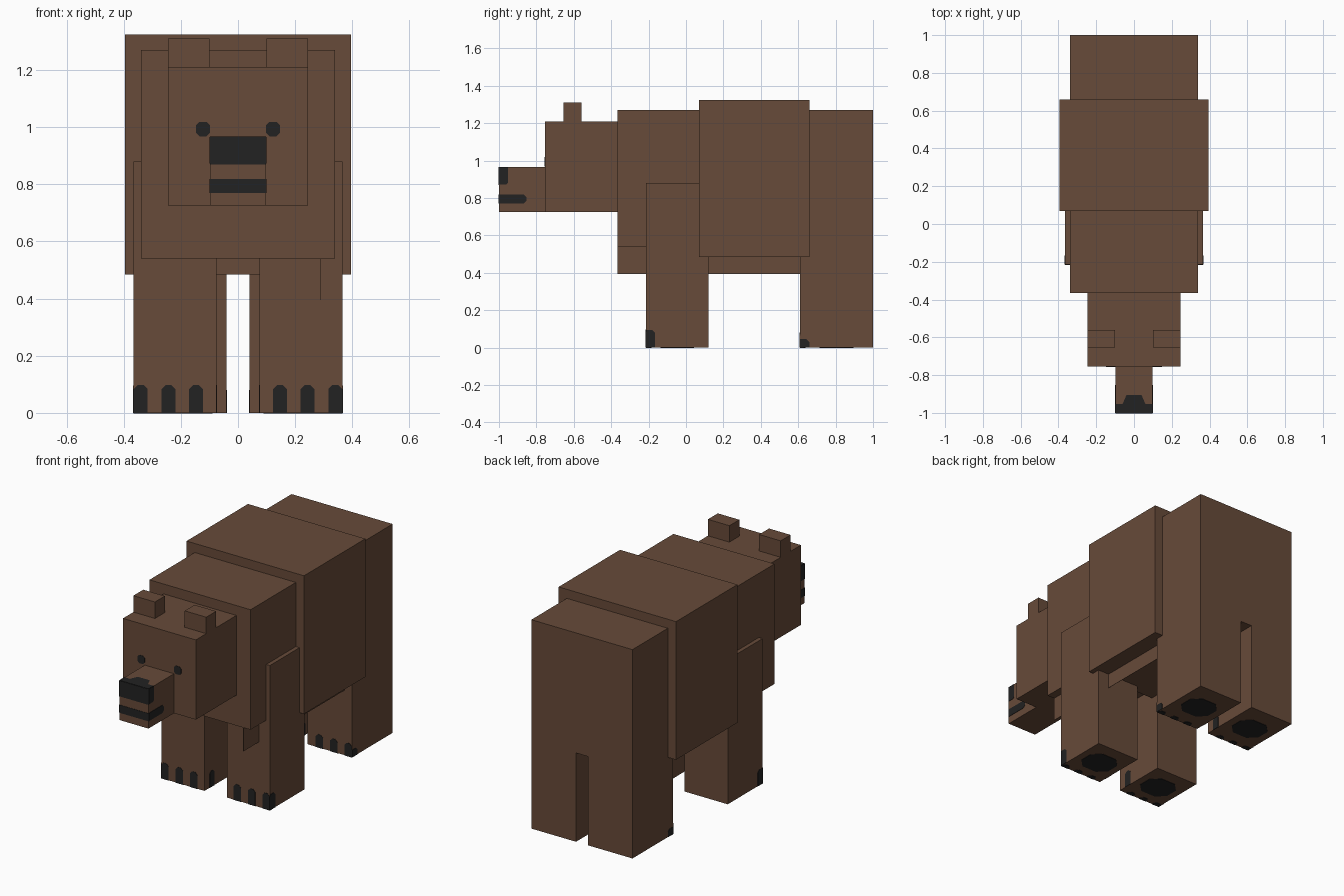
import bpy
import bmesh
from mathutils import Vector

cube = bpy.data.objects.get("Cube")
if cube:
    bpy.data.objects.remove(cube, do_unlink=True)


def material(name, rgb):
    mat = bpy.data.materials.new(name)
    mat.use_nodes = True
    color = (*rgb, 1.0)
    mat.diffuse_color = color
    mat.node_tree.nodes["Principled BSDF"].inputs["Base Color"].default_value = color
    return mat


BROWN = material("brown fur", (0.136, 0.069, 0.041))
BLACK = material("black skin", (0.016, 0.016, 0.016))
THICK = 0.004


def finish(name, bm, mat):
    bmesh.ops.recalc_face_normals(bm, faces=bm.faces)
    mesh = bpy.data.meshes.new(name)
    bm.to_mesh(mesh)
    bm.free()
    mesh.materials.append(mat)
    obj = bpy.data.objects.new(name, mesh)
    bpy.context.collection.objects.link(obj)
    return obj


def box(name, xs, ys, zs, mat=BROWN):
    bm = bmesh.new()
    bmesh.ops.create_cube(bm, size=1)
    for v in bm.verts:
        v.co = [r[0] if c < 0 else r[1] for c, r in zip(v.co, (xs, ys, zs))]
    return finish(name, bm, mat)


def plate(name, axis, at, outline):
    """Thin dark plate centred on the plane where the given axis equals at."""
    bm = bmesh.new()
    verts = []
    for u, v in outline:
        co = [u, v]
        co.insert(axis, at - THICK / 2)
        verts.append(bm.verts.new(co))
    face = bm.faces.new(verts)
    shift = Vector((0, 0, 0))
    shift[axis] = THICK
    new = bmesh.ops.extrude_face_region(bm, geom=[face])["geom"]
    bmesh.ops.translate(bm, vec=shift, verts=[g for g in new if isinstance(g, bmesh.types.BMVert)])
    # extrusion keeps the starting face, which closes the plate
    return finish(name, bm, BLACK)


def chamfered(u, v, cuts):
    """Rectangle outline; cuts are for low-low, high-low, high-high, low-high corners."""
    corners = [(u[0], v[0], 1, 1), (u[1], v[0], -1, 1), (u[1], v[1], -1, -1), (u[0], v[1], 1, -1)]
    points = []
    for i, ((a, b, da, db), c) in enumerate(zip(corners, cuts)):
        if c == 0:
            points.append((a, b))
            continue
        pair = [(a, b + db * c), (a + da * c, b)]
        points += pair if i % 2 == 0 else pair[::-1]
    return points


def span(s, a, b):
    return tuple(sorted((s * a, s * b)))


# Torso, shoulders and head
box("body", (-0.34, 0.34), (-0.365, 1.0), (0.54, 1.27))
box("middle_bulk", (-0.395, 0.395), (0.07, 0.66), (0.485, 1.325))
box("belly_fringe", (0.289, 0.291), (-0.365, 0.99), (0.395, 0.55))
box("head", (-0.245, 0.245), (-0.755, -0.365), (0.725, 1.21))
box("snout", (-0.098, 0.098), (-1.0, -0.755), (0.725, 0.965))

# Nose and mouth across the snout front
plate("nose_front", 1, -1.0, chamfered((-0.098, 0.098), (0.87, 0.965), (0, 0, 0, 0)))
plate("mouth_front", 1, -1.0, chamfered((-0.098, 0.098), (0.77, 0.818), (0, 0, 0, 0)))
plate("nose_top", 2, 0.965, [(-0.098, -1.0), (0.098, -1.0), (0.098, -0.952), (0.06, -0.952),
                             (0.04, -0.905), (-0.04, -0.905), (-0.06, -0.952), (-0.098, -0.952)])

for s, side in ((1, "left"), (-1, "right")):
    # Ears, eyes and the sides of the muzzle
    box(f"{side}_ear", span(s, 0.1, 0.245), (-0.655, -0.56), (1.21, 1.31))
    plate(f"{side}_eye", 1, -0.755, chamfered(span(s, 0.098, 0.147), (0.968, 1.018), (0.012,) * 4))
    plate(f"{side}_nose_side", 0, s * 0.098,
          chamfered((-1.0, -0.952), (0.872, 0.965), (0, 0.008, 0, 0)))
    plate(f"{side}_mouth_side", 0, s * 0.098,
          chamfered((-1.0, -0.853), (0.77, 0.818), (0, 0.015, 0.015, 0)))

    # Legs: inner x, outer x, front y, back y, top, claw height, outer claw height
    for name, x0, x1, y0, y1, top, claw, outer in (
            ("front", 0.075, 0.365, -0.215, 0.12, 0.88, 0.098, 0.095),
            ("hind", 0.04, 0.34, 0.61, 1.0, 0.54, 0.08, 0.045)):
        leg = f"{side}_{name}"
        box(f"{leg}_leg", span(s, x0, x1), (y0, y1), (0, top))

        # Three claws on the front, wrapping under the sole
        for i in range(3):
            right = x1 - 0.097 * i
            xs = span(s, right - 0.049, right)
            plate(f"{leg}_claw_{i + 1}", 1, y0, chamfered(xs, (0, claw), (0, 0, 0.015, 0.015)))
            plate(f"{leg}_claw_tip_{i + 1}", 2, 0,
                  chamfered(xs, (y0, y0 + 0.03), (0, 0, 0.012, 0.012)))
        plate(f"{leg}_outer_claw", 0, s * x1,
              chamfered((y0, y0 + 0.049), (0, outer), (0, 0, 0.014, 0)))
        plate(f"{leg}_inner_claw", 0, s * x0,
              chamfered((y0 + 0.049, y0 + 0.095), (0, claw), (0, 0, 0.014, 0.014)))

        # Pad under the paw
        cx, cy = s * (x0 + x1) / 2, (y0 + y1) / 2
        plate(f"{leg}_pad", 2, 0,
              chamfered((cx - 0.1, cx + 0.1), (cy - 0.09, cy + 0.09), (0.05,) * 4))
